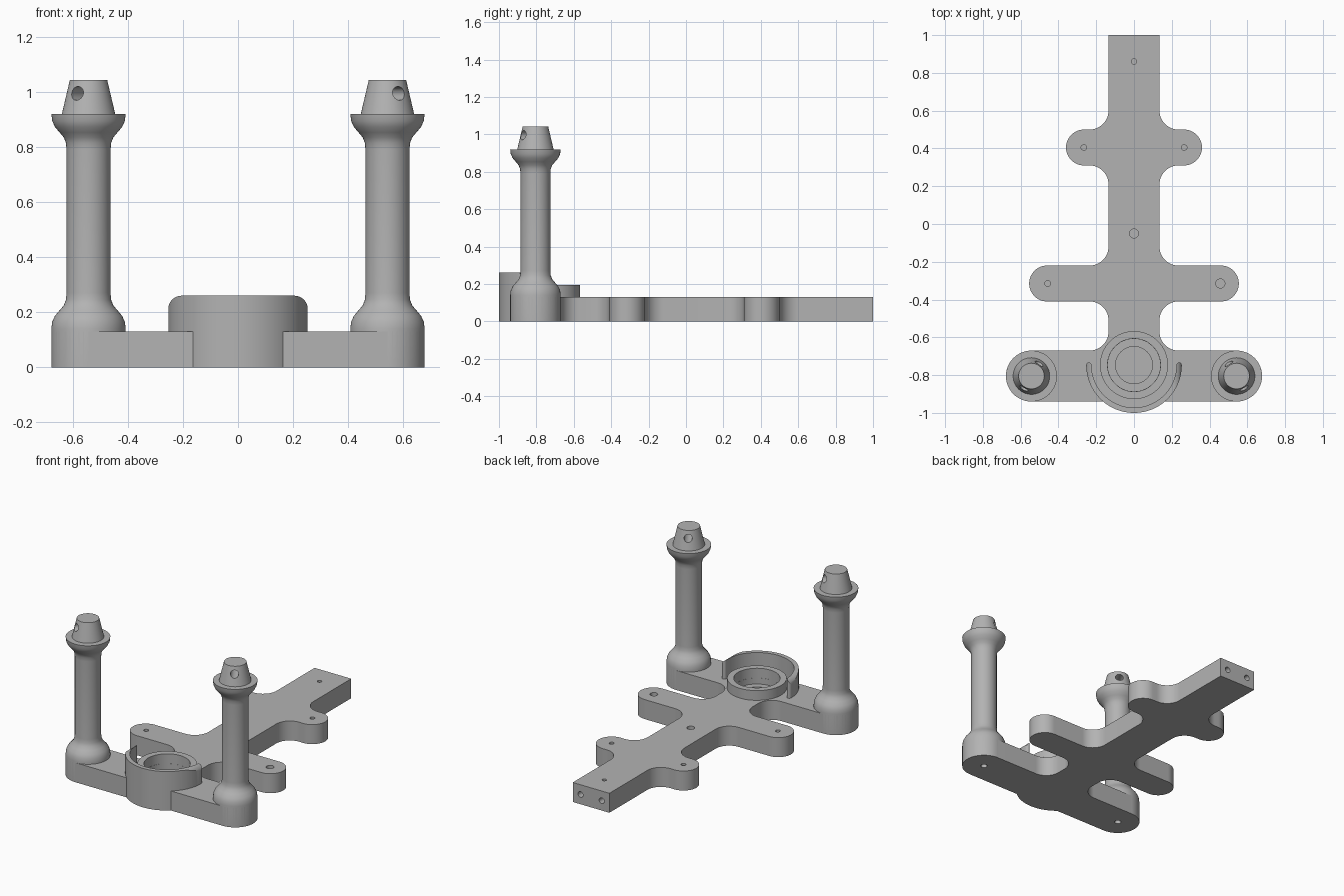
import bpy, bmesh
from math import sin, cos, radians, pi
from mathutils import Matrix, Vector

if "Cube" in bpy.data.objects:
    bpy.data.objects.remove(bpy.data.objects["Cube"], do_unlink=True)

grey = bpy.data.materials.new("plain grey")
grey.use_nodes = True
colour = (0.45, 0.45, 0.45, 1)
grey.diffuse_color = colour
grey.node_tree.nodes["Principled BSDF"].inputs["Base Color"].default_value = colour

THICK = 0.13
POST_X, POST_Y = 0.543, -0.805
CUP_Y = -0.747


def finish(name, bm):
    bmesh.ops.remove_doubles(bm, verts=bm.verts, dist=1e-5)
    bmesh.ops.recalc_face_normals(bm, faces=bm.faces)
    mesh = bpy.data.meshes.new(name)
    bm.to_mesh(mesh)
    bm.free()
    mesh.materials.append(grey)
    ob = bpy.data.objects.new(name, mesh)
    bpy.context.collection.objects.link(ob)
    return ob


def prism(name, pts, depth, place=Matrix()):
    """Extrude a flat outline along its local z."""
    bm = bmesh.new()
    face = bm.faces.new([bm.verts.new((x, y, 0)) for x, y in pts])
    up = bmesh.ops.extrude_face_region(bm, geom=[face])["geom"]
    top = [v for v in up if isinstance(v, bmesh.types.BMVert)]
    bmesh.ops.translate(bm, verts=top, vec=(0, 0, depth))
    bm.transform(place)
    return finish(name, bm)


def lathe(name, profile, x, y, steps=64):
    """Revolve a closed (radius, height) profile about the vertical."""
    bm = bmesh.new()
    vs = [bm.verts.new((r, 0, z)) for r, z in profile]
    edges = [bm.edges.new((a, b)) for a, b in zip(vs, vs[1:])]
    bmesh.ops.spin(bm, geom=vs + edges, cent=(0, 0, 0), axis=(0, 0, 1),
                   angle=2 * pi, steps=steps, use_merge=True)
    bm.transform(Matrix.Translation((x, y, 0)))
    return finish(name, bm)


def arc(cx, cy, r, a0, a1, n=14):
    angles = [radians(a0 + (a1 - a0) * i / n) for i in range(n + 1)]
    return [(cx + r * cos(a), cy + r * sin(a)) for a in angles]


def boolean(ob, cutter, operation="DIFFERENCE"):
    mod = ob.modifiers.new("cut", "BOOLEAN")
    mod.operation, mod.solver, mod.object = operation, "EXACT", cutter
    mesh = bpy.data.meshes.new_from_object(
        ob.evaluated_get(bpy.context.evaluated_depsgraph_get()))
    ob.modifiers.clear()
    ob.data = mesh
    bpy.data.objects.remove(cutter, do_unlink=True)


def drill(ob, start, direction, r, depth):
    turn = Vector((0, 0, 1)).rotation_difference(Vector(direction)).to_matrix().to_4x4()
    boolean(ob, prism("drill", arc(0, 0, r, 0, 345, 23), depth,
                      Matrix.Translation(start) @ turn))


# Base plate: a spine with three round-ended, filleted cross arms
half, fillet = 0.135, 0.1
arms = [(0.405, 0.36, 0.095), (-0.315, 0.555, 0.095), (POST_Y, 0.678, 0.135)]
side = [(half, 1.0)]
for y, reach, r in arms:
    side += arc(half + fillet, y + r + fillet, fillet, 180, 270)
    side += arc(reach - r, y, r, 90, -90, 24)
    if y != POST_Y:
        side += arc(half + fillet, y - r - fillet, fillet, 90, 180)
plate = prism("base_plate", side + [(-x, y) for x, y in reversed(side)], THICK)

# Blind screw holes in the top and in the rear end
for x, y, r in [(0, 0.86, 0.014), (-0.265, 0.405, 0.015), (0.265, 0.405, 0.015),
                (0, -0.05, 0.024), (-0.457, -0.315, 0.015), (0.457, -0.315, 0.024)]:
    drill(plate, (x, y, 0.03), (0, 0, 1), r, 0.2)
for s in (-1, 1):
    drill(plate, (s * 0.078, 0.8, THICK / 2), (0, 1, 0), 0.019, 0.3)
    drill(plate, (s * POST_X, POST_Y, -0.1), (0, 0, 1), 0.02, 0.4)

# Stepped round socket, sunk into the plate
drill(plate, (0, CUP_Y, 0.09), (0, 0, 1), 0.14, 0.2)
drill(plate, (0, CUP_Y, 0.05), (0, 0, 1), 0.098, 0.2)
rim = [(0.14, 0.09), (0.18, 0.09), (0.18, 0.195), (0.14, 0.195), (0.14, 0.09)]
socket = lathe("socket_ring", rim, 0, CUP_Y)

# Curved guard wall in front of the socket, on a half-round foot
outer, inner = 0.253, 0.225
mid, cap = (outer + inner) / 2, (outer - inner) / 2
wall = arc(0, CUP_Y, outer, 180, 360, 48) + arc(mid, CUP_Y, cap, 0, 180, 8)[1:-1]
wall += arc(0, CUP_Y, inner, 360, 180, 48) + arc(-mid, CUP_Y, cap, 0, 180, 8)[1:-1]
guard = prism("guard_wall", wall, 0.3)
top, corner = 0.26, 0.05
gate = [(-0.26, -0.1), (0.26, -0.1), (outer + 0.001, 0.1)]
gate += arc(outer + 0.001 - corner, top - corner, corner, 0, 90)
gate += arc(corner - outer - 0.001, top - corner, corner, 90, 180)
gate += [(-outer - 0.001, 0.1)]
boolean(guard, prism("gate", gate, 2,
                     Matrix.Translation((0, 0.5, 0)) @ Matrix.Rotation(pi / 2, 4, "X")),
        "INTERSECT")
foot = prism("guard_foot", arc(0, CUP_Y, outer, 180, 360, 48), THICK)
drill(foot, (0, CUP_Y, 0.09), (0, 0, 1), 0.14, 0.2)
drill(foot, (0, CUP_Y, 0.05), (0, 0, 1), 0.098, 0.2)

# Posts: flared foot and collar, tapered tip with a slanting cross hole
flare = [(0.135, 0.14), (0.132, 0.165), (0.122, 0.187), (0.105, 0.207),
         (0.09, 0.225), (0.082, 0.245), (0.08, 0.27)]
profile = [(0, 0), (0.135, 0)] + flare + [(r, 1.06 - z) for r, z in reversed(flare)]
profile += [(0.097, 0.92), (0.068, 1.043), (0, 1.043)]
posts = []
for s, name in ((1, "left_post"), (-1, "right_post")):
    post = lathe(name, profile, s * POST_X, POST_Y)
    aim = Vector((s * 0.53, -0.85, 0)).normalized()
    drill(post, Vector((s * POST_X, POST_Y, 0.995)) - aim * 0.2, aim, 0.025, 0.4)
    drill(post, (s * POST_X, POST_Y, -0.1), (0, 0, 1), 0.02, 0.5)
    posts.append(post)

# Smooth the round faces, keep the edges crisp
bpy.ops.object.select_all(action="DESELECT")
for ob in [plate, socket, guard, foot] + posts:
    ob.select_set(True)
    bpy.context.view_layer.objects.active = ob
bpy.ops.object.shade_smooth_by_angle(angle=radians(30))
